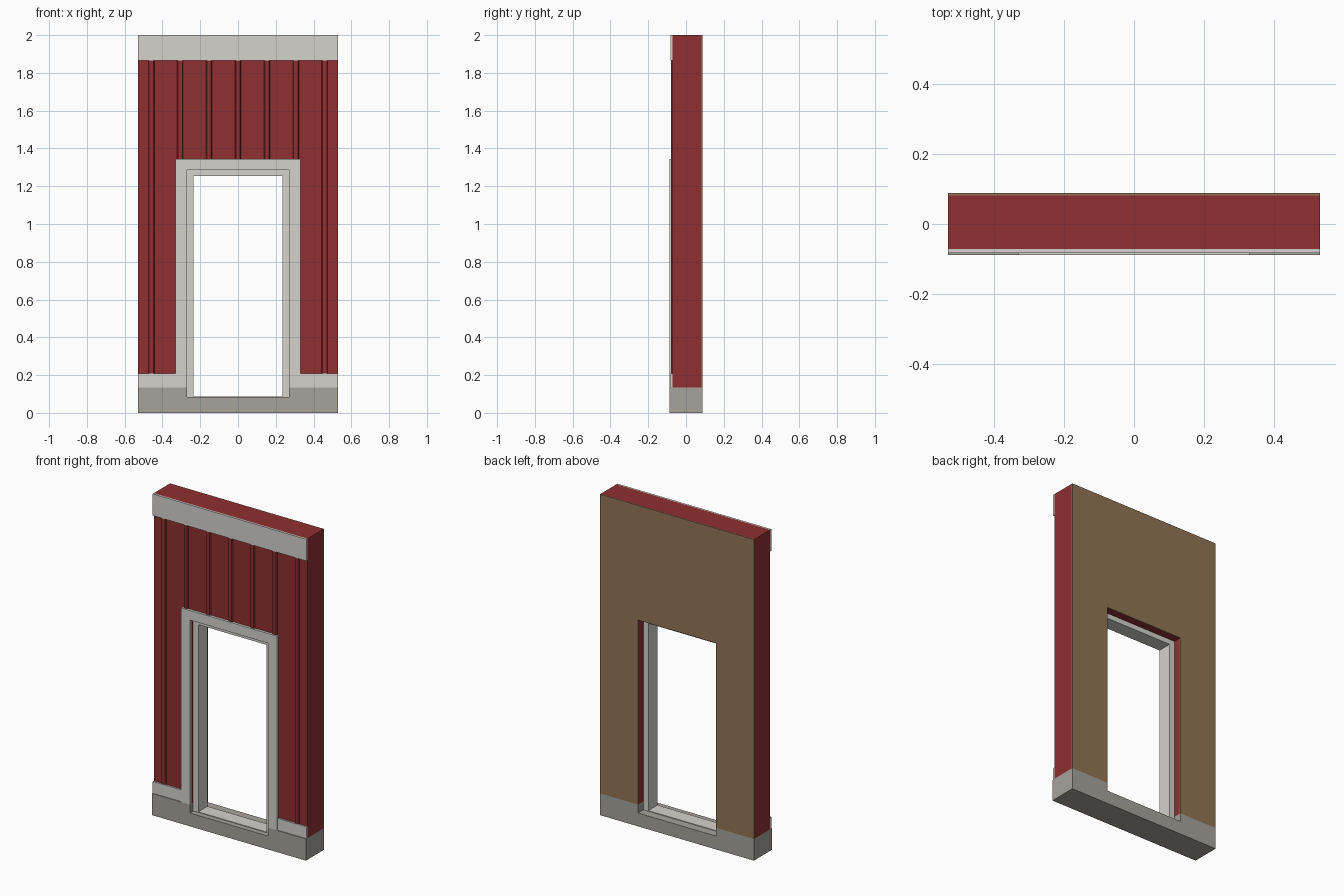
import bpy
import bmesh

cube = bpy.data.objects.get("Cube")
if cube:
    bpy.data.objects.remove(cube, do_unlink=True)


def material(name, rgb):
    """Flat material from 0-255 sRGB values."""
    lin = [((c / 255 + 0.055) / 1.055) ** 2.4 for c in rgb]
    m = bpy.data.materials.new(name)
    m.use_nodes = True
    m.diffuse_color = (*lin, 1)
    bsdf = m.node_tree.nodes["Principled BSDF"]
    bsdf.inputs["Base Color"].default_value = (*lin, 1)
    bsdf.inputs["Roughness"].default_value = 0.8
    return m


RED = material("barn red", (143, 47, 49))
WHITE = material("off white trim", (211, 210, 203))
STONE = material("foundation grey", (166, 163, 155))
BROWN = material("inner wall brown", (146, 117, 86))


def finish(name, bm, mat):
    bmesh.ops.recalc_face_normals(bm, faces=bm.faces)
    mesh = bpy.data.meshes.new(name)
    bm.to_mesh(mesh)
    bm.free()
    mesh.materials.append(mat)
    obj = bpy.data.objects.new(name, mesh)
    bpy.context.collection.objects.link(obj)
    return obj


def prism(name, outline, y0, y1, mat):
    """Extrude an (x, z) outline from y0 to y1."""
    bm = bmesh.new()
    face = bm.faces.new([bm.verts.new((x, y0, z)) for x, z in outline])
    out = bmesh.ops.extrude_face_region(bm, geom=[face])
    moved = [v for v in out["geom"] if isinstance(v, bmesh.types.BMVert)]
    bmesh.ops.translate(bm, verts=moved, vec=(0, y1 - y0, 0))
    return finish(name, bm, mat)


def slab(name, x0, x1, y0, y1, z0, z1, mat):
    return prism(name, [(x0, z0), (x1, z0), (x1, z1), (x0, z1)], y0, y1, mat)


def arch(half, top, inner, inner_top, base):
    """Upside-down U outline standing on base."""
    return [(-half, base), (-half, top), (half, top), (half, base),
            (inner, base), (inner, inner_top), (-inner, inner_top), (-inner, base)]


HALF, TOP, DEPTH = 0.53, 2.0, 0.088
FACE, LINING = -0.072, 0.082
BASE, SILL = 0.135, 0.083
DOOR, HEAD = 0.27, 1.285
CASING, CASING_TOP = 0.33, 1.345
TRIM_LOW, TRIM_HIGH, TRIM_Y = 0.208, 1.865, -0.083

# Foundation with a notch for the doorway
prism("foundation", [(-HALF, 0), (HALF, 0), (HALF, BASE), (DOOR, BASE), (DOOR, SILL),
                     (-DOOR, SILL), (-DOOR, BASE), (-HALF, BASE)], -DEPTH, DEPTH, STONE)

# Wall and its inner lining
opening = arch(HALF, TOP, DOOR, HEAD, BASE)
prism("wall", opening, FACE, LINING, RED)
prism("inner_lining", opening, LINING, DEPTH, BROWN)

# Door surround, recessed frame and sill
prism("door_casing", arch(CASING, CASING_TOP, DOOR, HEAD, BASE), -DEPTH, FACE, WHITE)
prism("door_frame", arch(DOOR, HEAD, 0.235, 1.253, SILL), -0.055, 0.035, WHITE)
slab("door_sill", -0.235, 0.235, -0.055, 0.035, SILL, SILL + 0.004, WHITE)

# Horizontal trim boards
slab("top_trim", -HALF, HALF, TRIM_Y, FACE, TRIM_HIGH, TOP, WHITE)
for side, s in (("left", 1), ("right", -1)):
    slab(side + "_base_trim", *sorted((s * CASING, s * HALF)), TRIM_Y, FACE,
         BASE, TRIM_LOW, WHITE)

# Vertical battens with chamfered edges
for i in range(-3, 4):
    x = i * 0.153
    bottom = TRIM_LOW if abs(x) > CASING else CASING_TOP
    batten = slab(f"batten_{i + 4}", x - 0.016, x + 0.016, FACE - 0.008, FACE,
                  bottom, TRIM_HIGH, RED)
    for v in batten.data.vertices:
        if v.co.y < FACE - 0.004:
            v.co.x += 0.005 if v.co.x < x else -0.005
